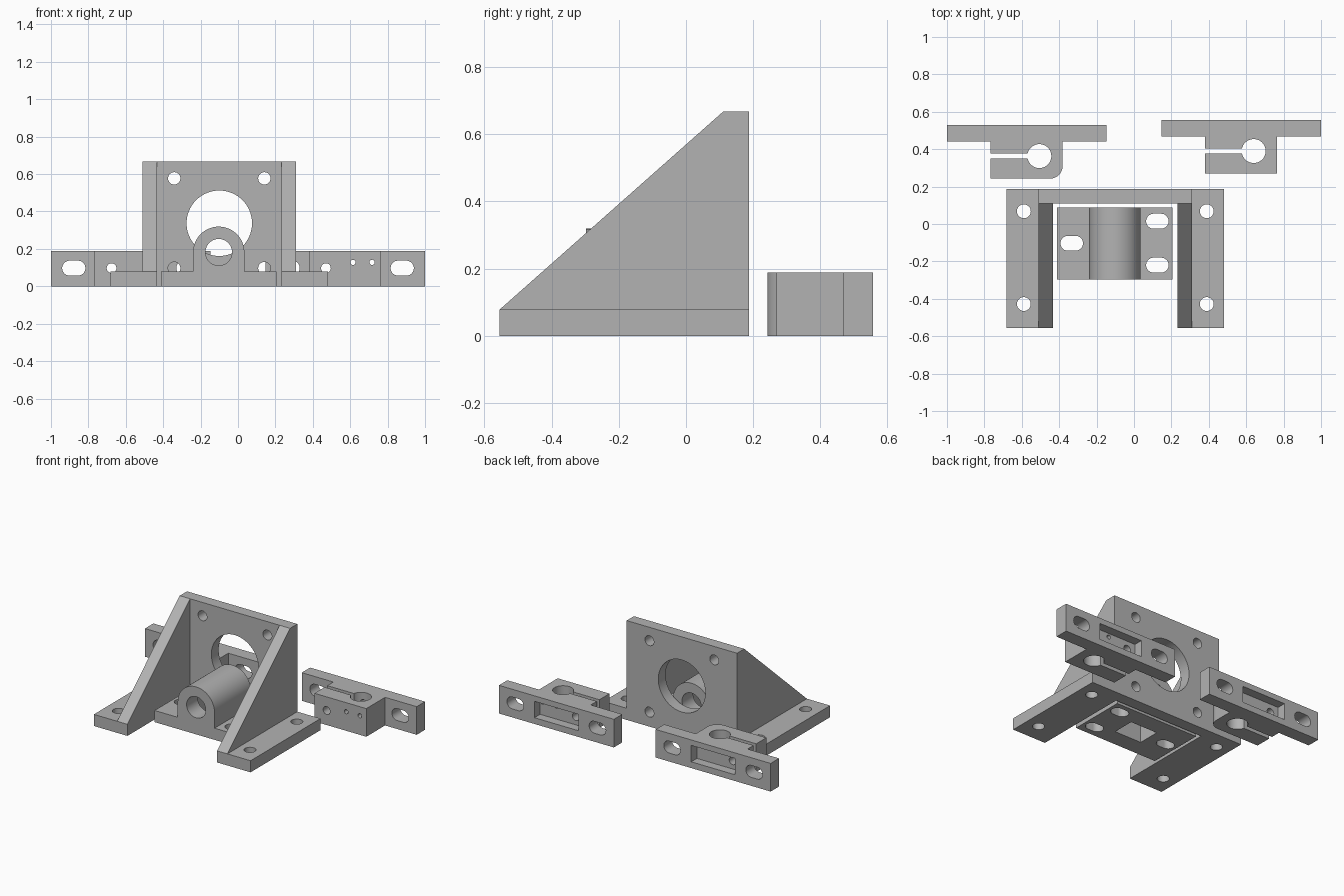
import bpy
import bmesh
from math import cos, sin, pi, radians

if "Cube" in bpy.data.objects:
    bpy.data.objects.remove(bpy.data.objects["Cube"], do_unlink=True)

grey = bpy.data.materials.new("plain_grey")
grey.use_nodes = True
grey.diffuse_color = (0.45, 0.45, 0.45, 1)
grey.node_tree.nodes["Principled BSDF"].inputs["Base Color"].default_value = grey.diffuse_color


# Profile helpers
def arc(u, v, r, start, end, steps=24):
    angles = [radians(start + (end - start) * i / steps) for i in range(steps + 1)]
    return [(u + r * cos(a), v + r * sin(a)) for a in angles]


def circle(u, v, r, steps=48):
    return [(u + r * cos(2 * pi * i / steps), v + r * sin(2 * pi * i / steps))
            for i in range(steps)]


def slot(u, v, half_length, r):
    d = half_length - r
    return arc(u + d, v, r, -90, 90) + arc(u - d, v, r, 90, 270)


def rect(u0, u1, v0, v1):
    return [(u0, v0), (u1, v0), (u1, v1), (u0, v1)]


# Extrude a profile along one axis
def prism(name, profile, axis, start, end):
    place = {"x": lambda u, v, t: (t, u, v),
             "y": lambda u, v, t: (u, t, v),
             "z": lambda u, v, t: (u, v, t)}[axis]
    bm = bmesh.new()
    rings = [[bm.verts.new(place(u, v, t)) for u, v in profile] for t in (start, end)]
    n = len(profile)
    bm.faces.new(rings[0])
    bm.faces.new(rings[1])
    for i in range(n):
        j = (i + 1) % n
        bm.faces.new((rings[0][i], rings[0][j], rings[1][j], rings[1][i]))
    bmesh.ops.recalc_face_normals(bm, faces=bm.faces)
    mesh = bpy.data.meshes.new(name)
    bm.to_mesh(mesh)
    bm.free()
    mesh.materials.append(grey)
    obj = bpy.data.objects.new(name, mesh)
    bpy.context.collection.objects.link(obj)
    return obj


def activate(obj):
    bpy.ops.object.select_all(action="DESELECT")
    obj.select_set(True)
    bpy.context.view_layer.objects.active = obj


# Boolean a list of prisms with the part, then shade it
def finish(obj, cuts=(), joins=()):
    activate(obj)
    jobs = [("UNION", j) for j in joins] + [("DIFFERENCE", c) for c in cuts]
    for operation, args in jobs:
        tool = prism("cutter", *args)
        mod = obj.modifiers.new("shape", "BOOLEAN")
        mod.operation = operation
        mod.solver = "EXACT"
        mod.object = tool
        bpy.ops.object.modifier_apply(modifier=mod.name)
        bpy.data.objects.remove(tool, do_unlink=True)
    activate(obj)
    bpy.ops.object.shade_smooth_by_angle(angle=radians(30))


# Motor bracket: upright plate, flanges and gussets
CX = -0.1
front, face, back = -0.555, 0.11, 0.187
plate_cuts = [("y", 0, 0.3)]
holes = [circle(CX, 0.337, 0.175, 64)]
holes += [circle(CX + sx * 0.241, 0.337 + sz * 0.24, 0.033)
          for sx in (-1, 1) for sz in (-1, 1)]
finish(prism("motor_plate", rect(CX - 0.41, CX + 0.41, 0, 0.667), "y", face, back),
       [(h, "y", 0, 0.3) for h in holes])

for side, s in (("right", -1), ("left", 1)):
    inner, mid, outer = CX + s * 0.333, CX + s * 0.41, CX + s * 0.582
    finish(prism(side + "_gusset", [(front, 0), (face, 0), (face, 0.667), (front, 0.078)],
                 "x", min(inner, mid), max(inner, mid)))
    finish(prism(side + "_flange", rect(front, back, 0, 0.078), "x",
                 min(mid, outer), max(mid, outer)),
           [(circle(CX + s * 0.489, y, 0.037), "z", -0.1, 0.2) for y in (0.068, -0.428)])

# Nut housing: slotted base with a rounded tower, bore and nut pocket
NX, NZ, R = -0.103, 0.182, 0.137
housing = ([(-0.412, 0), (0.205, 0), (0.205, 0.078), (NX + R, 0.078)]
           + arc(NX, NZ, R, 0, 180, 36) + [(NX - R, 0.078), (-0.412, 0.078)])
housing_cuts = [(circle(NX, NZ, 0.071), "y", -0.5, 0.3),
                (rect(NX - 0.1, NX + 0.1, -0.18, -0.03), "z", -0.1, 0.19)]
housing_cuts += [(slot(x, y, 0.06, 0.04), "z", -0.1, 0.2)
                 for x, y in ((-0.333, -0.103), (0.125, 0.015), (0.125, -0.22))]
finish(prism("nut_housing", housing, "y", -0.297, 0.088), housing_cuts)


# Rod clamps: mounting plate with a split clamp body
def rod_clamp(name, cx, rear, rounded, small_holes):
    H, MZ = 0.189, 0.097
    seam, nose = rear - 0.089, rear - 0.288
    x0, x1 = cx - 0.193, cx + 0.192
    corner = arc(x1 - 0.07, nose + 0.07, 0.07, 270, 360, 12) if rounded else [(x1, nose)]
    outline = ([(cx - 0.427, rear), (cx - 0.427, seam), (x0, seam), (x0, nose)] + corner
               + [(x1, seam), (cx + 0.427, seam), (cx + 0.427, rear)])
    bore_x, bore_y = cx + 0.067, rear - 0.167
    cuts = [(circle(bore_x, bore_y, 0.064), "z", -0.1, 0.4),
            (rect(x0 - 0.05, bore_x, rear - 0.181, rear - 0.153), "z", -0.1, 0.4),
            (rect(cx - 0.163, cx + 0.163, MZ - 0.055, MZ + 0.055), "y", rear - 0.06, rear + 0.1),
            (circle(cx - 0.103, MZ, 0.026), "y", nose - 0.1, rear - 0.03)]
    cuts += [(slot(cx + s * 0.305, MZ, 0.062, 0.04), "y", seam - 0.1, rear + 0.1)
             for s in (-1, 1)]
    cuts += [(circle(cx + dx, 0.128, 0.014, 24), "y", nose - 0.1, rear - 0.03)
             for dx in small_holes]
    finish(prism(name, outline, "z", 0, H), cuts)


rod_clamp("right_rod_clamp", -0.573, 0.53, True, ())
rod_clamp("left_rod_clamp", 0.573, 0.557, False, (0.042, 0.144))
